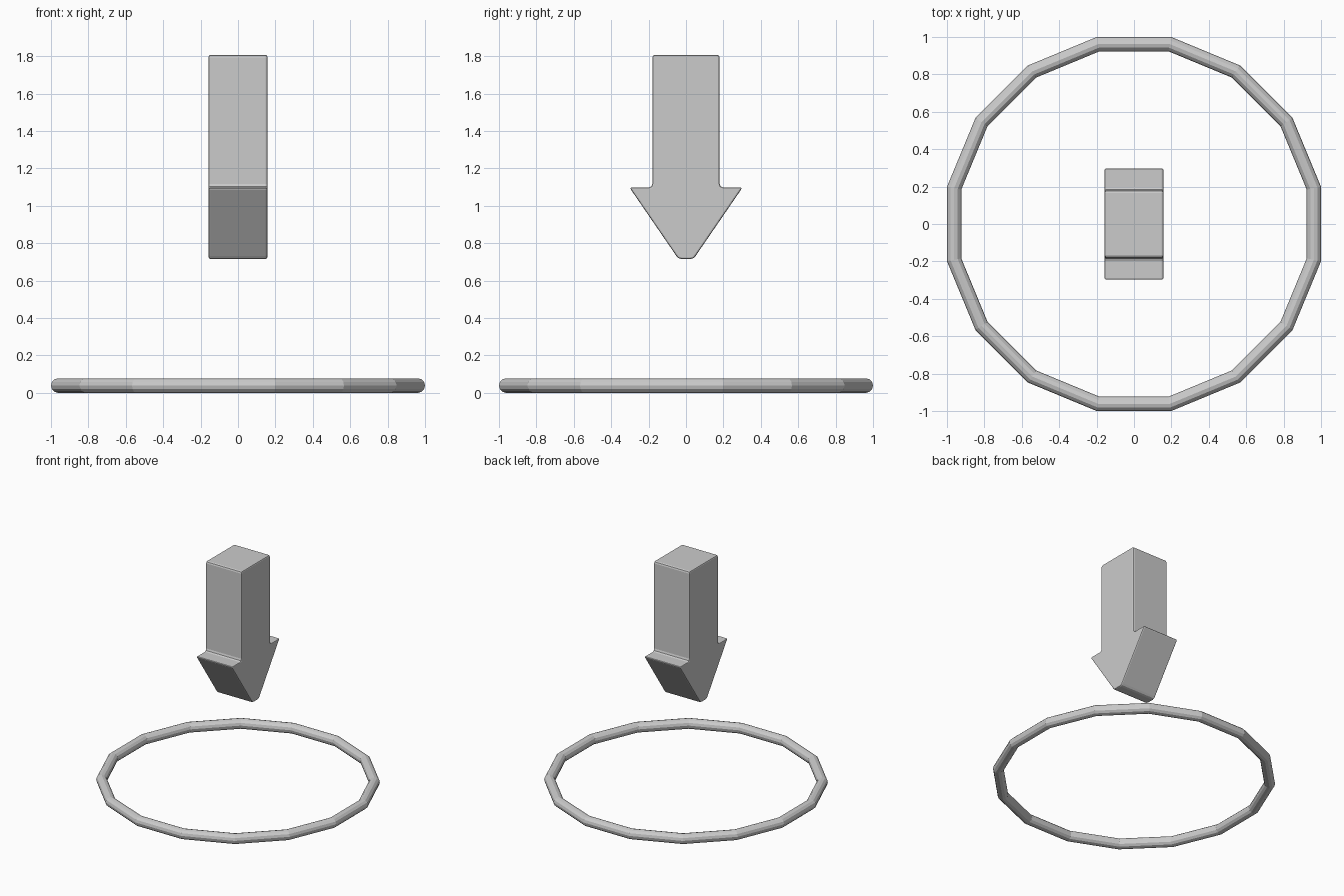
import bpy, bmesh
from math import pi

if "Cube" in bpy.data.objects:
    bpy.data.objects.remove(bpy.data.objects["Cube"])

# Ground ring: 16-sided torus with flats facing the axes
r = 0.039
bpy.ops.mesh.primitive_torus_add(major_segments=16, minor_segments=12,
                                 major_radius=1.0196 - r, minor_radius=r,
                                 location=(0, 0, r), rotation=(0, 0, pi / 16))
ring = bpy.context.object
ring.name = "ground_ring"
bpy.ops.object.transform_apply(location=True, rotation=True)

# Down arrow: half profile (y, z) from top to tip, with softened corners
half = [(0.165, 1.807), (0.176, 1.803), (0.18, 1.792),
        (0.18, 1.118), (0.185, 1.104), (0.198, 1.098),
        (0.294, 1.098), (0.297, 1.094), (0.294, 1.086),
        (0.052, 0.733), (0.042, 0.721), (0.026, 0.716)]
profile = half + [(-y, z) for y, z in reversed(half)]
hx = 0.157

bm = bmesh.new()
cap = bm.faces.new([bm.verts.new((-hx, y, z)) for y, z in profile])
ext = bmesh.ops.extrude_face_region(bm, geom=[cap], use_keep_orig=True)
bmesh.ops.translate(bm, vec=(2 * hx, 0, 0),
                    verts=[v for v in ext["geom"] if isinstance(v, bmesh.types.BMVert)])
bmesh.ops.recalc_face_normals(bm, faces=bm.faces)

# Narrow bevel around both flat sides
rims = [e for e in bm.edges if abs(e.verts[0].co.x - e.verts[1].co.x) < 1e-5]
bmesh.ops.bevel(bm, geom=rims, offset=0.009, segments=2, profile=0.5,
                affect='EDGES', clamp_overlap=False)
bmesh.ops.recalc_face_normals(bm, faces=bm.faces)
mesh = bpy.data.meshes.new("down_arrow")
bm.to_mesh(mesh)
bm.free()
arrow = bpy.data.objects.new("down_arrow", mesh)
bpy.context.collection.objects.link(arrow)
